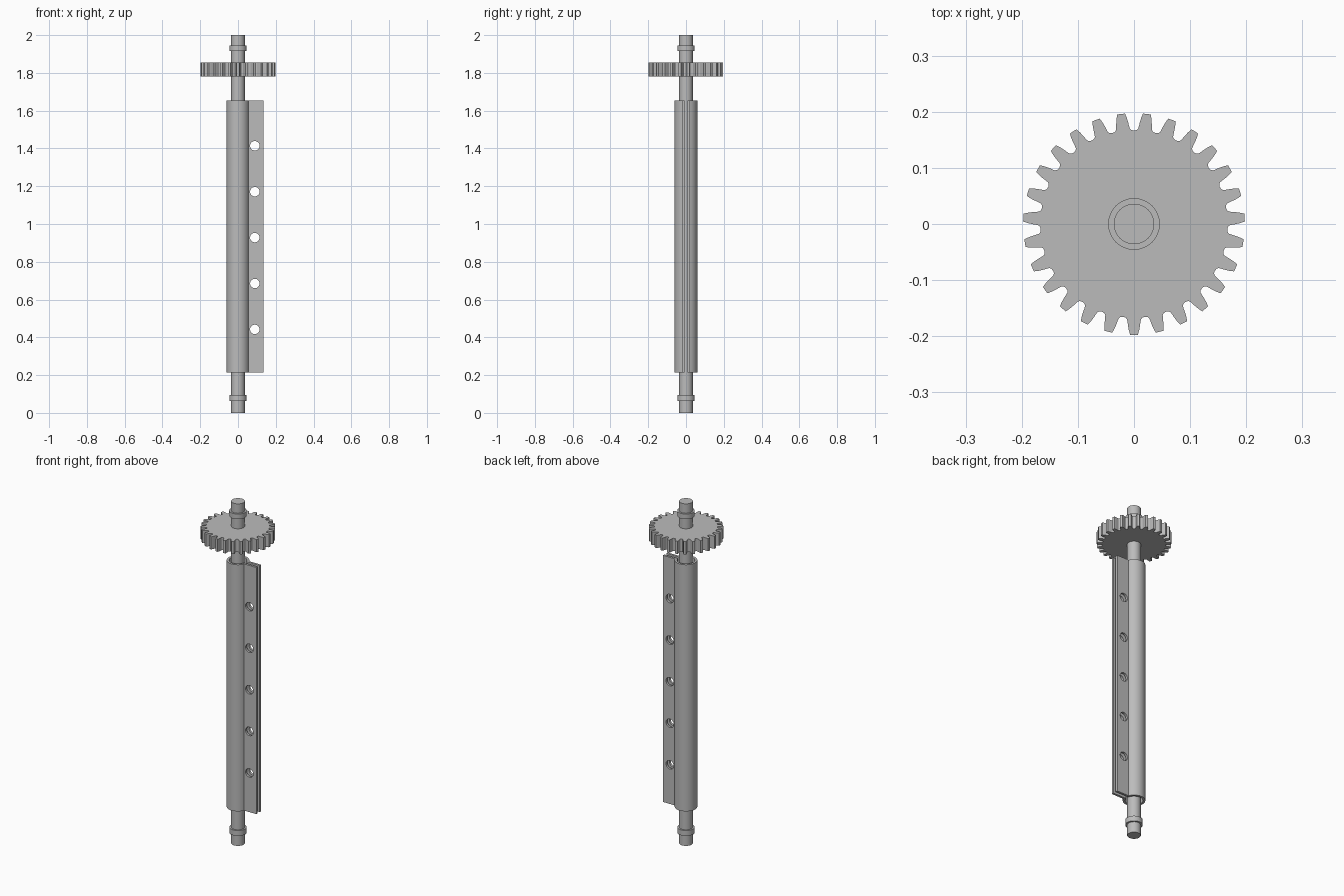
import bpy, bmesh
from math import sin, cos, radians, degrees, asin

cube = bpy.data.objects.get("Cube")
if cube:
    bpy.data.objects.remove(cube, do_unlink=True)

steel = bpy.data.materials.new("steel grey")
steel.use_nodes = True
grey = (0.5, 0.5, 0.5, 1)
steel.diffuse_color = grey
steel.node_tree.nodes["Principled BSDF"].inputs["Base Color"].default_value = grey


def polar(r, deg):
    return (r * cos(radians(deg)), r * sin(radians(deg)))


def arc(r, start, end, steps):
    return [polar(r, start + (end - start) * i / steps) for i in range(steps + 1)]


def prism(name, outline, z0, z1):
    """Extrude a counter-clockwise outline from z0 to z1."""
    bm = bmesh.new()
    base = bm.faces.new([bm.verts.new((x, y, z0)) for x, y in outline])
    top = bmesh.ops.extrude_face_region(bm, geom=[base], use_keep_orig=True)
    moved = [v for v in top["geom"] if isinstance(v, bmesh.types.BMVert)]
    bmesh.ops.translate(bm, verts=moved, vec=(0, 0, z1 - z0))
    bmesh.ops.recalc_face_normals(bm, faces=bm.faces)
    mesh = bpy.data.meshes.new(name)
    bm.to_mesh(mesh)
    bm.free()
    mesh.materials.append(steel)
    obj = bpy.data.objects.new(name, mesh)
    bpy.context.collection.objects.link(obj)
    return obj


def activate(obj):
    bpy.ops.object.select_all(action="DESELECT")
    obj.select_set(True)
    bpy.context.view_layer.objects.active = obj


def disc(name, r, z0, z1):
    return prism(name, arc(r, 0, 360, 64)[:-1], z0, z1)


# Shaft with a retaining collar near each end
parts = [
    disc("shaft", 0.036, 0, 2),
    disc("lower_collar", 0.046, 0.063, 0.094),
    disc("upper_collar", 0.046, 1.915, 1.945),
]

# Spur gear: half-tooth profile as (radius, half angle), mirrored and repeated
TEETH = 27
PITCH = 360 / TEETH
flank = [(0.1975, 2.0), (0.190, 2.75), (0.182, 3.35), (0.175, 3.75),
         (0.170, 4.2), (0.1675, 5.1)]
gear_outline = []
for t in range(TEETH):
    mid = -90 + t * PITCH
    gear_outline += [polar(r, mid - a) for r, a in reversed(flank)]
    gear_outline += [polar(r, mid + a) for r, a in flank]
    gear_outline.append(polar(0.1665, mid + PITCH / 2))
parts.append(prism("gear", gear_outline, 1.78, 1.854))

# Split clamp sleeve: an open tube whose ends run out as two parallel flanges
OUTER, INNER, HALF, GAP, TIP = 0.06, 0.047, 0.022, 0.009, 0.134
a_out = degrees(asin(HALF / OUTER))
a_in = degrees(asin(GAP / INNER))
sleeve_outline = (
    [(TIP, GAP), (TIP, HALF)]
    + arc(OUTER, a_out, 360 - a_out, 64)
    + [(TIP, -HALF), (TIP, -GAP)]
    + arc(INNER, 360 - a_in, a_in, 64)
)
sleeve = prism("clamp_sleeve", sleeve_outline, 0.213, 1.655)
parts.append(sleeve)

# Bolt holes through both flanges
for i in range(5):
    bpy.ops.mesh.primitive_cylinder_add(
        vertices=32, radius=0.025, depth=0.2,
        location=(0.089, 0, 0.442 + 0.243 * i), rotation=(radians(90), 0, 0))
    cutter = bpy.context.object
    cutter.name = f"hole_cutter_{i + 1}"
    cutter.hide_render = True
    cutter.data.materials.append(steel)
    cut = sleeve.modifiers.new("hole", "BOOLEAN")
    cut.operation = "DIFFERENCE"
    cut.solver = "EXACT"
    cut.object = cutter
    activate(sleeve)
    bpy.ops.object.modifier_apply(modifier=cut.name)
    bpy.data.objects.remove(cutter, do_unlink=True)

# Smooth round walls, crisp rims
for part in parts:
    activate(part)
    bpy.ops.object.shade_smooth_by_angle(angle=radians(25))
